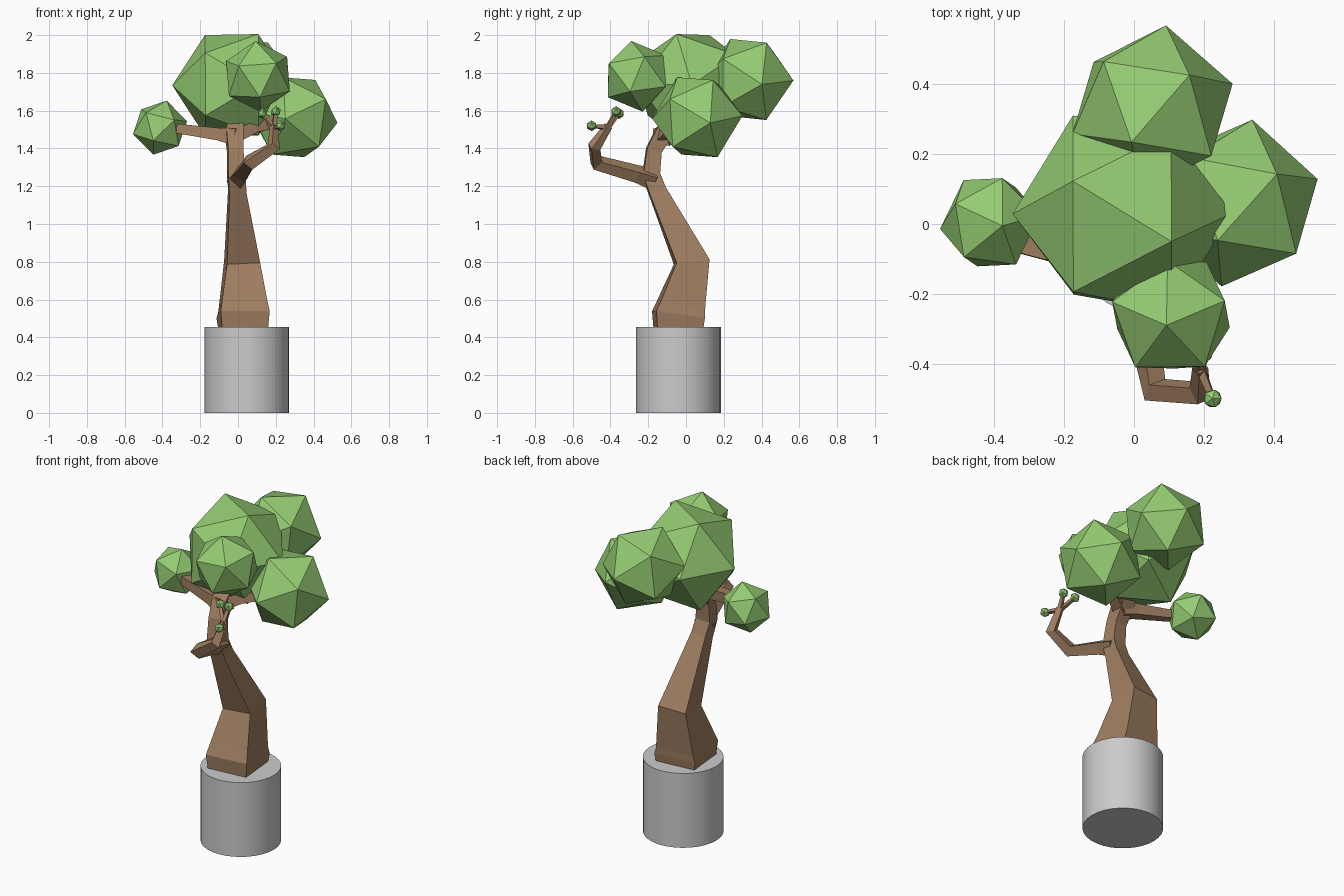
import bpy, bmesh
from math import radians
from mathutils import Vector, Matrix

if "Cube" in bpy.data.objects:
    bpy.data.objects.remove(bpy.data.objects["Cube"])


def material(name, color):
    m = bpy.data.materials.new(name)
    m.diffuse_color = (*color, 1)
    m.use_nodes = True
    m.node_tree.nodes["Principled BSDF"].inputs["Base Color"].default_value = m.diffuse_color
    return m


BARK = material("bark", (0.35, 0.21, 0.12))
LEAF = material("leaf", (0.30, 0.60, 0.17))


def finish(name, bm, mat=None):
    bmesh.ops.recalc_face_normals(bm, faces=bm.faces)
    me = bpy.data.meshes.new(name)
    bm.to_mesh(me)
    bm.free()
    ob = bpy.data.objects.new(name, me)
    bpy.context.collection.objects.link(ob)
    if mat:
        me.materials.append(mat)
    return ob


def limb(name, path, side=(1, 0.09, 0)):
    """Square tube through (x, y, z, half width) points."""
    bm = bmesh.new()
    pts = [Vector(p[:3]) for p in path]
    rings = []
    for i, p in enumerate(pts):
        t = Vector()
        if i:
            t += (p - pts[i - 1]).normalized()
        if i < len(pts) - 1:
            t += (pts[i + 1] - p).normalized()
        t.normalize()
        u = Vector(side)
        u = (u - t * u.dot(t)).normalized()
        v = t.cross(u)
        h = path[i][3]
        rings.append([bm.verts.new(p + h * (a * u + b * v))
                      for a, b in ((-1, -1), (1, -1), (1, 1), (-1, 1))])
    for r, s in zip(rings, rings[1:]):
        for k in range(4):
            n = (k + 1) % 4
            bm.faces.new((r[k], r[n], s[n], s[k]))
    bm.faces.new(rings[0])
    bm.faces.new(rings[-1])
    return finish(name, bm, BARK)


def ball(name, center, radius, p=(0, 0, 1), q=(1, 0, 0)):
    """Icosahedron with one corner towards p and a neighbouring one towards q."""
    z = Vector(p).normalized()
    x = Vector(q)
    x = (x - z * x.dot(z)).normalized()
    rot = Matrix((x, z.cross(x), z)).transposed().to_4x4()
    bm = bmesh.new()
    bmesh.ops.create_icosphere(bm, subdivisions=1, radius=radius,
                               matrix=Matrix.Translation(center) @ rot)
    return finish(name, bm, LEAF)


# Pot
bpy.ops.mesh.primitive_cylinder_add(vertices=32, radius=0.224, depth=0.455,
                                    location=(0.047, -0.04, 0.2275))
bpy.context.object.name = "pot"
bpy.ops.object.shade_smooth_by_angle(angle=radians(30))

# Trunk and branches
limb("trunk", [(.027, -.04, .45, .122), (.027, -.04, .52, .130), (.025, -.025, .57, .119),
               (.022, .03, .80, .088), (-.003, -.15, 1.17, .046), (-.01, -.185, 1.26, .045),
               (-.015, -.17, 1.39, .04), (-.02, -.12, 1.48, .045), (0, -.03, 1.6, .035)])
limb("left_branch", [(-.01, -.13, 1.46, .045), (-.1, -.11, 1.475, .033),
                     (-.32, -.06, 1.505, .025)], side=(0, 1, 0))
limb("right_branch", [(-.02, -.13, 1.46, .035), (.08, -.08, 1.51, .03),
                      (.22, 0, 1.54, .025)], side=(0, 1, 0))
limb("front_branch", [(-.005, -.17, 1.235, .042), (.02, -.26, 1.265, .034),
                      (.06, -.475, 1.325, .03), (.19, -.485, 1.41, .026),
                      (.19, -.41, 1.52, .016)], side=(.7, .3, -.6))
twigs = [(.20, -.37, 1.595), (.13, -.355, 1.585), (.225, -.50, 1.52)]
for i, tip in enumerate(twigs):
    limb(f"twig_{i + 1}", [(.19, -.415, 1.51, .012), (*tip, .008)], side=(1, .5, .2))
    ball(f"bud_{i + 1}", tip, 0.029)

# Foliage
ball("crown_leaves", (-.033, .03, 1.735), .315, (.14, -.08, .27), (-.143, .093, .25))
ball("back_leaves", (.053, .33, 1.765), .242, (-.063, -.10, .225), (.107, .10, .18))
ball("right_leaves", (.295, .06, 1.565), .243, (.235, .07, -.03), (.11, .08, .19))
ball("front_leaves", (.106, -.26, 1.782), .19, (-.013, -.03, .185), (.093, -.143, .07))
ball("left_leaves", (-.413, .005, 1.51), .148, (.035, -.01, .14), (-.118, .061, .077))
